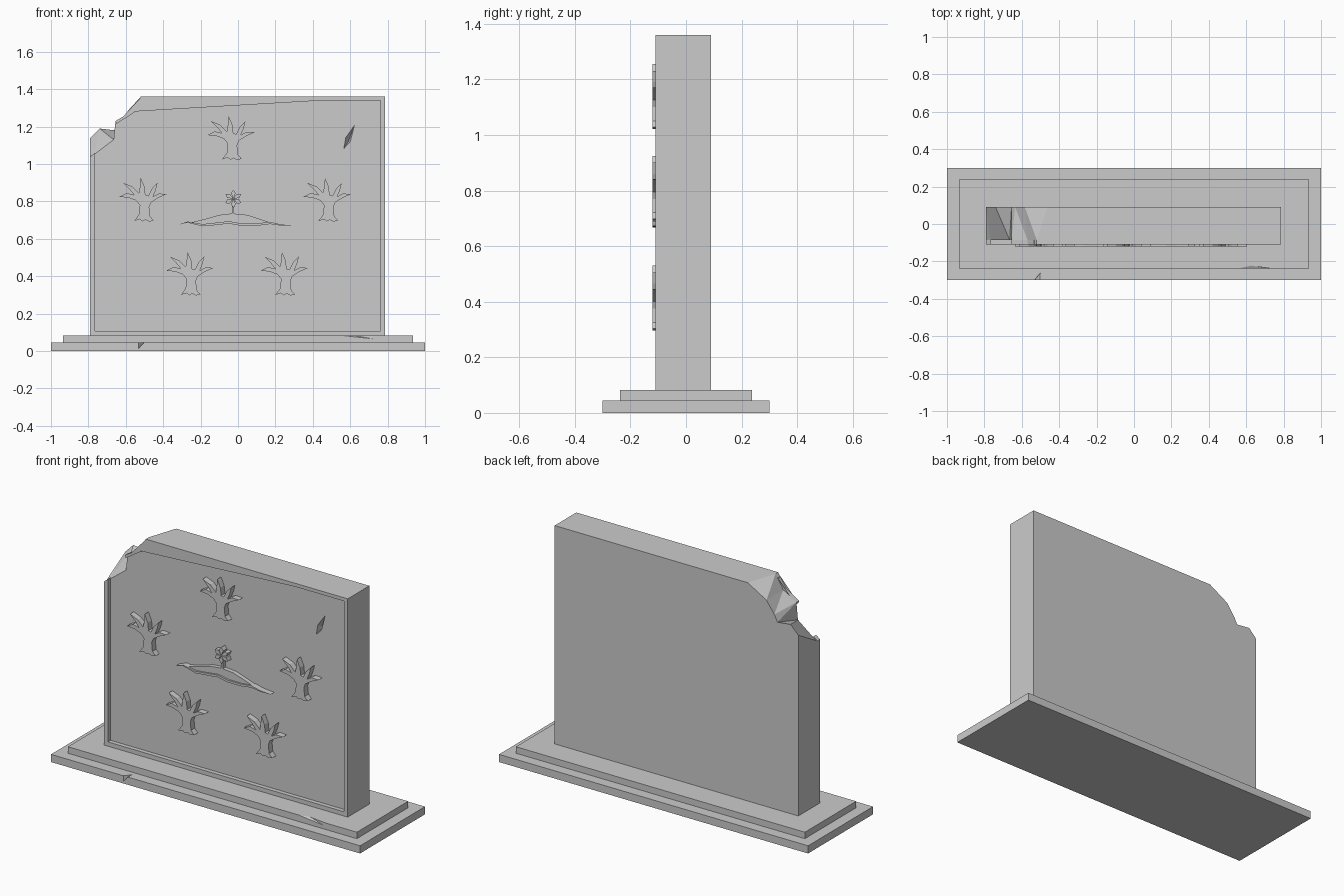
import bpy
import bmesh
import math

cube = bpy.data.objects.get("Cube")
if cube:
    bpy.data.objects.remove(cube, do_unlink=True)

stone = bpy.data.materials.new("grey stone")
stone.use_nodes = True
GREY = (0.6, 0.6, 0.6, 1)
stone.diffuse_color = GREY
stone.node_tree.nodes["Principled BSDF"].inputs["Base Color"].default_value = GREY

PANEL, FRAME, RELIEF, BACK = -0.085, -0.11, -0.12, 0.09


def finish(name, bm):
    bmesh.ops.recalc_face_normals(bm, faces=bm.faces)
    mesh = bpy.data.meshes.new(name)
    bm.to_mesh(mesh)
    bm.free()
    mesh.materials.append(stone)
    obj = bpy.data.objects.new(name, mesh)
    bpy.context.collection.objects.link(obj)
    return obj


def loft(name, front, back, y0, y1):
    """Solid between a front outline and a back outline of (x, z) points."""
    bm = bmesh.new()
    a = [bm.verts.new((x, y0, z)) for x, z in front]
    b = [bm.verts.new((x, y1, z)) for x, z in back]
    caps = [bm.faces.new(a), bm.faces.new(b[::-1])]
    for i in range(len(a)):
        j = (i + 1) % len(a)
        bm.faces.new((a[j], a[i], b[i], b[j]))
    bmesh.ops.triangulate(bm, faces=[f for f in bm.faces if f not in caps])
    bmesh.ops.dissolve_limit(bm, angle_limit=0.001, verts=bm.verts, edges=bm.edges)
    return finish(name, bm)


def plate(name, pts, y0=RELIEF, y1=PANEL + 0.01):
    return loft(name, pts, pts, y0, y1)


def box(name, hx, hy, z0, z1):
    return plate(name, [(-hx, z0), (hx, z0), (hx, z1), (-hx, z1)], -hy, hy)


def chip(target, points):
    """Knock a faceted chip out of a part."""
    bm = bmesh.new()
    for p in points:
        bm.verts.new(p)
    bmesh.ops.convex_hull(bm, input=bm.verts)
    cutter = finish("chip_cutter", bm)
    cutter.hide_render = True
    mod = target.modifiers.new("chip", "BOOLEAN")
    mod.operation = "DIFFERENCE"
    mod.solver = "EXACT"
    mod.object = cutter
    bpy.context.view_layer.objects.active = target
    bpy.ops.object.modifier_apply(modifier=mod.name)
    bpy.data.objects.remove(cutter, do_unlink=True)


def ribbon(path, width):
    """Outline of a band along a path, pointed at both ends."""
    n = len(path) - 1
    half = [width * min(1, 4 * i / n, 4 * (n - i) / n) / 2 for i in range(n + 1)]
    low = [(x, z - h) for (x, z), h in zip(path, half)]
    high = [(x, z + h) for (x, z), h in zip(path, half)]
    return low + high[-2:0:-1]


# Stepped base with two chipped edges
lower_step = box("lower_step", 1, 0.3, 0, 0.045)
upper_step = box("upper_step", 0.935, 0.237, 0.04, 0.083)
chip(lower_step, [(-0.54, -0.31, 0.06), (-0.49, -0.31, 0.06),
                  (-0.5, -0.26, 0.046), (-0.535, -0.305, 0.01)])
chip(upper_step, [(0.48, -0.24, 0.09), (0.75, -0.24, 0.09), (0.62, -0.222, 0.084),
                  (0.74, -0.24, 0.062)])

# Slab with its broken upper right corner
foot = [(-0.79, 0.083), (0.787, 0.083), (0.787, 1.36)]
break_front = [(-0.52, 1.36), (-0.57, 1.28), (-0.655, 1.23),
               (-0.665, 1.13), (-0.77, 1.05), (-0.79, 1.04)]
break_back = [(-0.463, 1.36), (-0.584, 1.29), (-0.635, 1.22),
              (-0.655, 1.18), (-0.74, 1.19), (-0.79, 1.14)]
slab = loft("slab", foot + break_front, foot + break_back, PANEL, BACK)
chip(slab, [(0.637, -0.1, 1.245), (0.57, -0.1, 1.15), (0.555, -0.1, 1.065),
            (0.605, -0.1, 1.12), (0.59, -0.05, 1.12)])

# Raised rim around the front panel, open at the break
plate("panel_rim", foot + break_front[:3]
      + [(-0.65, 1.215), (-0.555, 1.275), (-0.535, 1.34), (0.762, 1.34),
         (0.762, 0.108), (-0.765, 0.108), (-0.765, 1.06), (-0.79, 1.04)],
      FRAME, PANEL)

# Bare trees: outline in hundredths around the foot of the trunk
TREE = [(-5, .5), (-2, 1.5), (-.5, .3), (1, 1.2), (3, .2), (5.5, .8), (3.5, 3),
        (3, 8), (4, 10.5), (8, 13), (12.5, 15), (8, 15.2), (5, 13.5), (6.5, 17),
        (7.5, 21), (4.5, 18), (2.5, 14), (1, 14.5), (.5, 19), (-1.5, 23.5),
        (-2, 18.5), (-2.5, 15.5), (-6, 19), (-11, 21), (-7.5, 17.5), (-5, 14.5),
        (-9, 15.5), (-13, 13.5), (-8, 13), (-4, 11.5), (-2, 9), (-2.5, 4)]
TREES = {"top": (-0.035, 1.02), "middle_right": (-0.505, 0.69),
         "middle_left": (0.48, 0.69), "lower_right": (-0.255, 0.295),
         "lower_left": (0.25, 0.295)}
for place, (cx, cz) in TREES.items():
    plate("tree_" + place, [(cx + x / 100, cz + z / 100) for x, z in TREE])

# Low hill with a wavy band of ground across its foot
wave = [(-.32, .675), (-.27, .69), (-.19, .673), (-.12, .68), (-.05, .688),
        (.02, .676), (.1, .676), (.17, .685), (.23, .674), (.295, .672)]
crest = [(.17, .688), (.12, .705), (.05, .728), (-.03, .736), (-.1, .728),
         (-.18, .705), (-.25, .688)]
plate("ground_band", ribbon(wave, 0.013))
plate("hill", wave[2:8] + crest, FRAME)

# Flower on the hilltop
fx, fz = -0.025, 0.815
plate("flower_stem", [(fx - 0.008, 0.73), (fx + 0.004, 0.73),
                      (fx + 0.006, fz), (fx - 0.004, fz)], FRAME)
for i in range(6):
    a = math.radians(90 + 60 * i)
    petal = [(0, 0), (0.03, -0.013), (0.048, 0), (0.03, 0.013)]
    plate("flower_petal", [(fx + r * math.cos(a) - s * math.sin(a),
                            fz + r * math.sin(a) + s * math.cos(a)) for r, s in petal])
